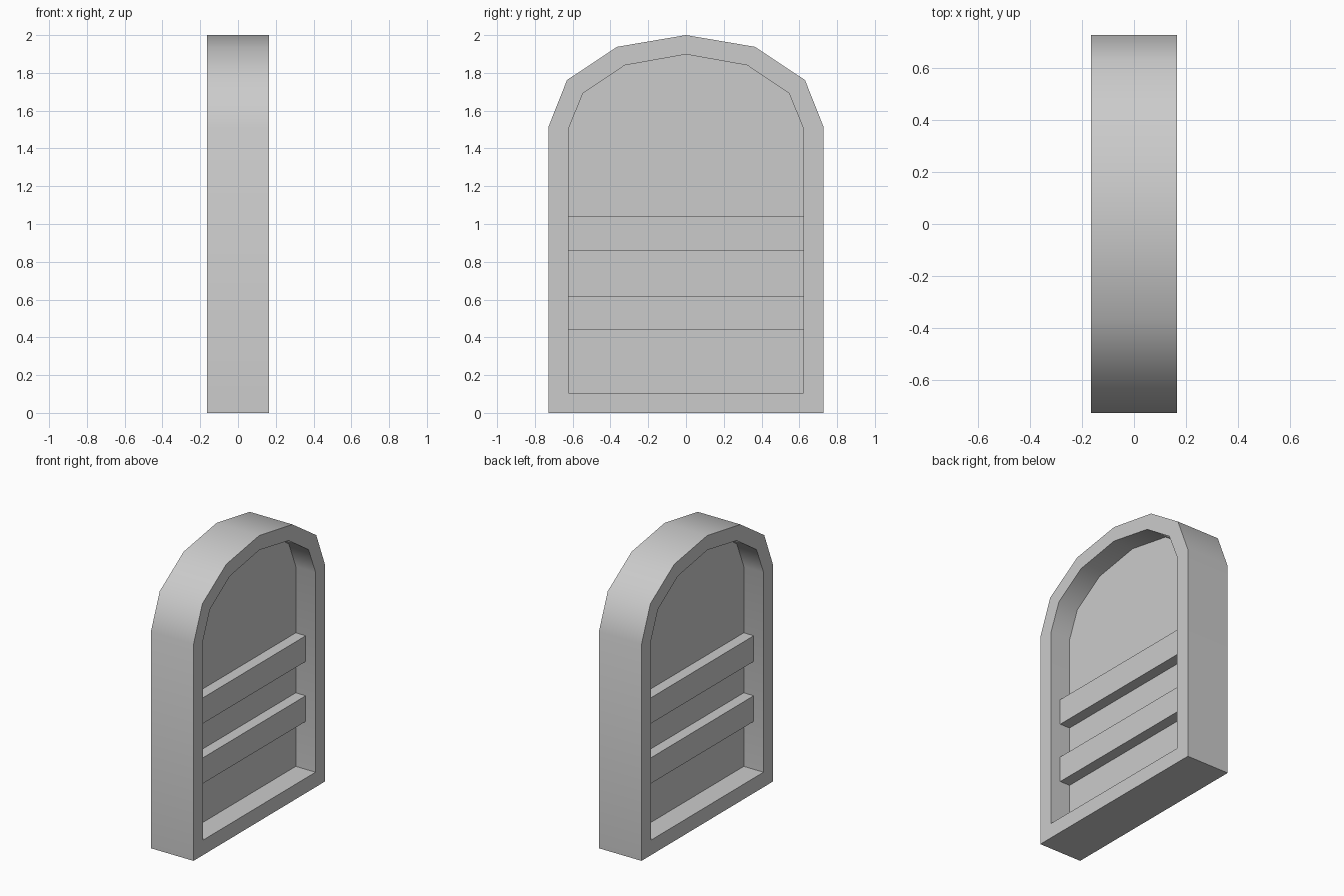
import bpy, bmesh, math

if "Cube" in bpy.data.objects:
    bpy.data.objects.remove(bpy.data.objects["Cube"])

HALF_DEPTH = 0.165    # frame half thickness along x
PANEL_HALF = 0.012    # door panel half thickness
RAIL_HALF = 0.089     # cross rails stand proud of the panel on both sides


def mirrored(half):
    """Closed (y, z) loop from the right half, listed bottom to apex."""
    return half + [(-y, z) for y, z in reversed(half[:-1])]


outer = mirrored([(0.728, 0), (0.728, 1.515), (0.63, 1.762), (0.365, 1.938), (0, 2.0)])
inner = mirrored([(0.622, 0.105), (0.622, 1.505), (0.545, 1.692), (0.325, 1.84), (0, 1.898)])


def finish(name, bm, smooth=False):
    bmesh.ops.recalc_face_normals(bm, faces=bm.faces)
    mesh = bpy.data.meshes.new(name)
    bm.to_mesh(mesh)
    bm.free()
    obj = bpy.data.objects.new(name, mesh)
    bpy.context.collection.objects.link(obj)
    if smooth:
        bpy.ops.object.select_all(action='DESELECT')
        obj.select_set(True)
        bpy.context.view_layer.objects.active = obj
        bpy.ops.object.shade_smooth_by_angle(angle=math.radians(40))
    return obj


def ring(bm, loop, x):
    return [bm.verts.new((x, y, z)) for y, z in loop]


def bridge(bm, a, b):
    for i in range(len(a)):
        j = (i + 1) % len(a)
        bm.faces.new((a[i], a[j], b[j], b[i]))


# Arched frame: four rings joined into a closed rectangular section
bm = bmesh.new()
rings = [ring(bm, loop, x) for loop, x in (
    (outer, -HALF_DEPTH), (outer, HALF_DEPTH), (inner, HALF_DEPTH), (inner, -HALF_DEPTH))]
for k in range(4):
    bridge(bm, rings[k], rings[(k + 1) % 4])
finish("arched_frame", bm, smooth=True)

# Thin door panel filling the opening
bm = bmesh.new()
a, b = ring(bm, inner, -PANEL_HALF), ring(bm, inner, PANEL_HALF)
bridge(bm, a, b)
bm.faces.new(a)
bm.faces.new(b)
finish("door_panel", bm)

# Two cross rails running through the panel
for name, z0, z1 in (("lower_rail", 0.44, 0.62), ("upper_rail", 0.86, 1.04)):
    bm = bmesh.new()
    bmesh.ops.create_cube(bm, size=1)
    bmesh.ops.scale(bm, vec=(2 * RAIL_HALF, 1.244, z1 - z0), verts=bm.verts)
    bmesh.ops.translate(bm, vec=(0, 0, (z0 + z1) / 2), verts=bm.verts)
    finish(name, bm)
